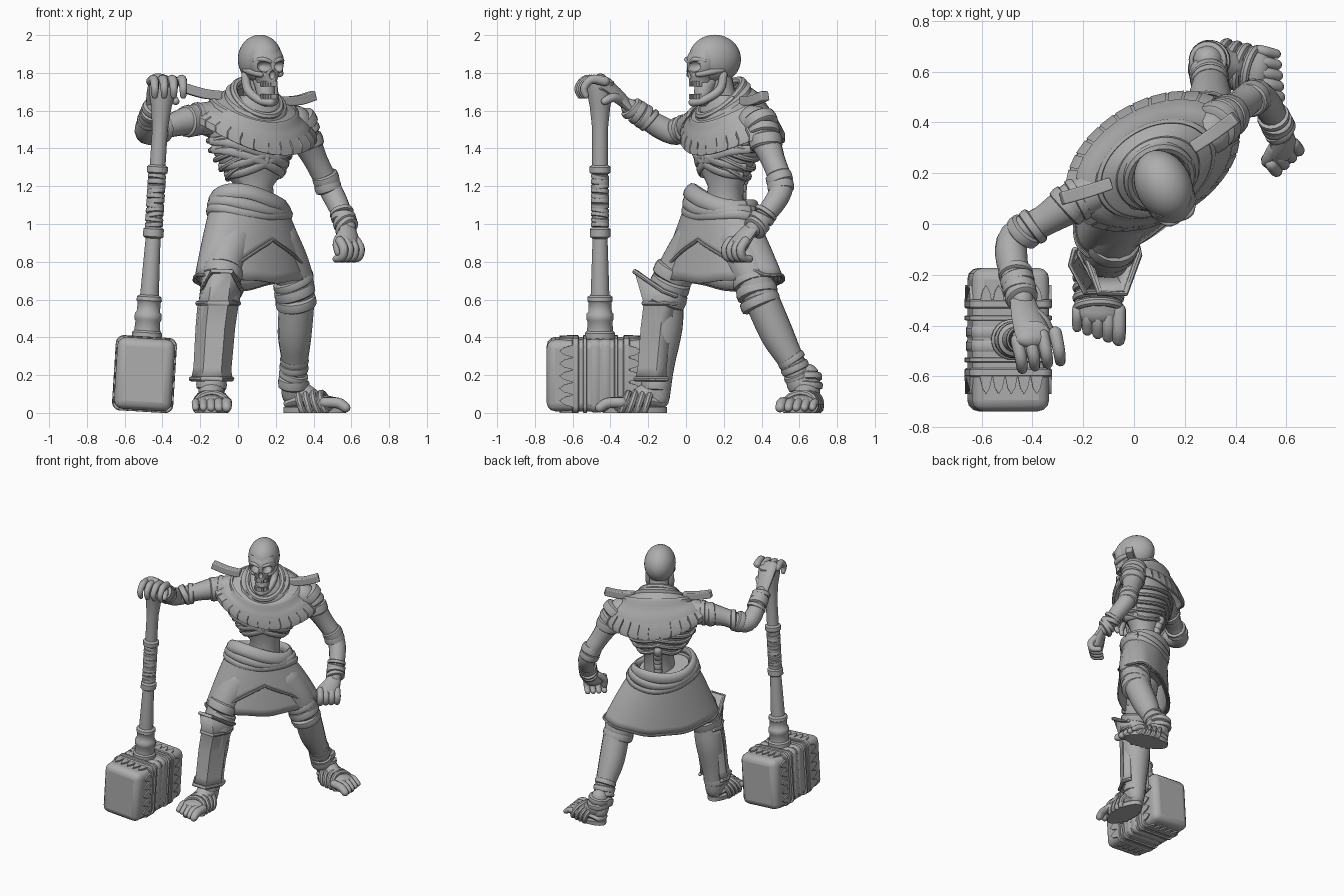
import bpy, bmesh, random
from math import sin, cos, pi, radians
from mathutils import Vector, Matrix

random.seed(3)
if "Cube" in bpy.data.objects:
    bpy.data.objects.remove(bpy.data.objects["Cube"])

stone = bpy.data.materials.new("stone_grey")
stone.use_nodes = True
grey = (0.42, 0.42, 0.42, 1)
stone.diffuse_color = grey
stone.node_tree.nodes["Principled BSDF"].inputs["Base Color"].default_value = grey


# ---- helpers ----
def finish(name, bm, matrix=None, bevel=0, thick=0):
    bm.transform(matrix or Matrix())
    for v in bm.verts:
        v.co.z = max(v.co.z, 0)
    bmesh.ops.recalc_face_normals(bm, faces=bm.faces)
    mesh = bpy.data.meshes.new(name)
    bm.to_mesh(mesh)
    bm.free()
    mesh.materials.append(stone)
    mesh.shade_smooth()
    mesh.set_sharp_from_angle(angle=radians(40))
    obj = bpy.data.objects.new(name, mesh)
    bpy.context.collection.objects.link(obj)
    if thick:
        obj.modifiers.new("thickness", "SOLIDIFY").thickness = thick
    if bevel:
        mod = obj.modifiers.new("bevel", "BEVEL")
        mod.width, mod.segments = bevel, 3
    return obj


def make(name, lofts, matrix=None, closed=True, cap=True, **options):
    """Bridge each list of rings into a skin and join them all in one object."""
    bm = bmesh.new()
    for rings in lofts:
        rows = [[bm.verts.new(p) for p in ring] for ring in rings]
        n = len(rows[0])
        for low, high in zip(rows, rows[1:]):
            for i in range(n if closed else n - 1):
                j = (i + 1) % n
                bm.faces.new((low[i], low[j], high[j], high[i]))
        if cap and closed:
            bm.faces.new(rows[0])
            bm.faces.new(rows[-1])
    return finish(name, bm, matrix, **options)


def spline(pts, sub):
    pts = [Vector(p) for p in pts]
    if sub < 2:
        return pts
    ext, out = [pts[0]] + pts + [pts[-1]], []
    for a, b, c, d in zip(ext, ext[1:], ext[2:], ext[3:]):
        for k in range(sub):
            u = k / sub
            out.append((2*b + (c-a)*u + (2*a-5*b+4*c-d)*u*u + (3*b-a-3*c+d)*u**3) / 2)
    return out + [pts[-1]]


def tube(pts, seg=14, sub=4, wide=None, flat=1, dome=True):
    """Rings along a path of (x, y, z, radius); flat squashes across 'wide'."""
    path = spline(pts, sub)
    cen, rad = [p.to_3d() for p in path], [p[3] for p in path]
    tans = [(cen[min(i+1, len(cen)-1)] - cen[max(i-1, 0)]).normalized() for i in range(len(cen))]
    if dome:
        for end, sign in ((0, -1), (-1, 1)):
            c, r, t = cen[end], rad[end], tans[end]
            for a in (0.5, 1, 1.4):
                at = 0 if sign < 0 else len(cen)
                cen.insert(at, c + t * sign * r * flat * sin(a))
                rad.insert(at, r * cos(a))
                tans.insert(at, t)
    normal, rings = Vector(wide) if wide else tans[0].orthogonal(), []
    for c, r, t in zip(cen, rad, tans):
        normal = (normal - t * normal.dot(t)).normalized()
        side = t.cross(normal) * flat
        turned = pi / 4 if seg == 4 else 0
        rings.append([c + r * (normal * cos(a) + side * sin(a))
                      for a in (2*pi*i/seg + turned for i in range(seg))])
    return rings


def wraps(start, end, r0, r1, count, tilt=0.25):
    """Overlapping bandage turns around a limb."""
    a, b, out = Vector(start), Vector(end), []
    step = (b - a) / count
    for i in range(count):
        mid, r = a + step * (i + 0.5), r0 + (r1 - r0) * (i + 0.5) / count
        wobble = Vector([random.uniform(-tilt, tilt) for k in range(3)]) * step.length
        half = (step + wobble) * 0.56
        out.append(tube([(*(mid + half * k), r * s) for k, s in
                         ((-1, .92), (-.75, 1.05), (0, 1.09), (.75, 1.05), (1, .92))],
                        seg=20, sub=1, dome=False))
    return out


def oval(cx, cy, a, b, angle, t):
    u, v = a * cos(t), b * sin(t)
    return Vector((cx + u*cos(angle) - v*sin(angle), cy + u*sin(angle) + v*cos(angle), 0))


def turn(n=64):
    return [2 * pi * i / n for i in range(n)]


def block(size, at=(0, 0, 0)):
    x, y, z = (s / 2 for s in size)
    return [[Vector(at) + Vector((i, j, k)) for i, j in ((-x, -y), (x, -y), (x, y), (-x, y))]
            for k in (-z, z)]


def hoop(sx, sz, y, width, corner=.045):
    """Band with rounded corners and softened edges, wrapped around the hammer head."""
    def ring(at, inset):
        out = []
        for i in range(24):
            a = 2 * pi * (i + .5) / 24
            out.append(Vector((lerp(0, sx / 2 - corner, 1 if cos(a) > 0 else -1) + (corner - inset) * cos(a), at,
                               lerp(0, sz / 2 - corner, 1 if sin(a) > 0 else -1) + (corner - inset) * sin(a))))
        return out
    return [ring(y + k * width / 2, inset) for k, inset in ((-1, .015), (-1, .005), (-.7, 0), (.7, 0), (1, .005), (1, .015))]


def lerp(a, b, s):
    return a + (b - a) * s


# ---- hammer ----
H = Matrix.Translation((-.495, -.455, .205)) @ Matrix.Rotation(.063, 4, 'Y')
make("hammer_head", [block((.305, .565, .38))], H, bevel=.045)
make("hammer_straps", [hoop(.325, .4, y, w) for y, w in ((-.13, .035), (-.08, .02), (.085, .02), (.14, .035))], H)
make("hammer_panels", [hoop(.315, .39, y, .045) for y in (-.025, .03)], H)
teeth = []
for side in range(4):
    spin = Matrix.Rotation(side * pi / 2, 3, 'Y')
    face, width = ((.19, .25), (.1525, .33))[side % 2]
    for end in (-1, 1):
        for k in range(5):
            x, w = (k - 2) * width / 5, width / 10
            teeth.append([[spin @ Vector((px, end * py, h)) for px, py in
                           ((x - w, .14), (x + w, .14), (x + w * .6, .19), (x, .215), (x - w * .6, .19))]
                          for h in (face - .02, face + .009)])
make("strap_teeth", teeth, H)
shaft = [(.17, .08), (.22, .08), (.23, .07), (.28, .066), (.29, .073), (.32, .072), (.33, .063), (.38, .061),
         (.39, .068), (.41, .066), (.42, .05), (.72, .04), (.73, .055), (.77, .055), (.78, .042), (1.06, .042),
         (1.07, .056), (1.1, .056), (1.11, .042), (1.3, .042), (1.42, .055), (1.5, .072), (1.55, .075), (1.57, .05)]
make("hammer_handle", [tube([(0, 0, z, r) for z, r in shaft], seg=20, sub=1, dome=False)], H)
make("grip_wrap", wraps((0, 0, .78), (0, 0, 1.06), .045, .045, 11, .2), H)

# ---- torso ----
YAW = radians(30)
LEVELS = [(1.0, .08, .2, .11, .1), (1.12, .085, .205, .115, .1), (1.2, .085, .21, .11, .095),
          (1.27, .08, .21, .17, .12), (1.38, .07, .22, .23, .15), (1.5, .07, .23, .26, .17),
          (1.6, .08, .22, .22, .15), (1.68, .1, .2, .1, .09)]


def on_torso(t, z, grow=1.0):
    for p, q in zip(LEVELS, LEVELS[1:]):
        if p[0] <= z <= q[0]:
            f = (z - p[0]) / (q[0] - p[0])
            cx, cy, a, b = (lerp(p[i], q[i], f) for i in range(1, 5))
            return oval(cx, cy, a * grow, b * grow, YAW, t) + Vector((0, 0, z))


make("torso_core", [[[on_torso(t, p[0], .95) for t in turn(32)] for p in LEVELS]])
ribs = []
for i in range(5):
    for side in (-1, 1):
        path = []
        for k in range(10):
            f = k / 9
            t = pi/2 + side * f * radians(168 - 9 * (4 - i))
            z = 1.28 + .05 * i - .05 * sin(f * pi) + .02 * f
            path.append((*on_torso(t, z), .015))
        ribs.append(tube(path, seg=8, sub=2))
make("ribs", ribs)
make("sternum", [tube([(*on_torso(-pi/2, z, 1.0), .025) for z in (1.33, 1.4, 1.5)], wide=(1, 0, 0), flat=.6)])
straps = []
for side in (-1, 1):
    for drop in (0, .045):
        straps.append(tube([(*on_torso(-pi/2 + side * a, z - drop, 1.05), .022) for a, z in
                            ((-1.5, 1.44), (-.9, 1.43), (-.3, 1.39), (.3, 1.34), (.9, 1.31), (1.6, 1.3))],
                           wide=(0, 0, 1), flat=.4, seg=10))
make("chest_bandages", straps)
make("spine", [tube([(*(on_torso(pi/2, z)), .03), (*(on_torso(pi/2, z + .02)), .03)], sub=1, seg=10)
               for z in (1.06, 1.1, 1.14, 1.18, 1.22, 1.26)])


# ---- collar ----
def drape(t, s, lift=0):
    inner, outer = oval(.1, .185, .12, .11, YAW, t), oval(.075, .245, .365, .235, YAW, t)
    z_in = 1.645 + .095 * sin(t)
    z_out = 1.435 + .1 * cos(t) ** 2 - .04 * cos(t) + .035 * sin(t)
    p = inner.lerp(outer, s)
    p.z = lerp(z_in, z_out, s ** 1.9) + lift
    return p


tiers = [(0, -.02), (0, .02), (.05, .03), (.2, .025), (.22, .005), (.3, .008), (.45, .01), (.46, .024), (.53, .024),
         (.55, .004), (.7, .004), (.85, .004), (.87, -.008), (1, -.008), (1.01, -.03)]
make("collar", [[[drape(t, s, h) for t in turn()] for s, h in tiers]], cap=False, thick=.015)
plates, count = [], 30
for i in range(count):
    a, b = 2 * pi * (i + .07) / count, 2 * pi * (i + .93) / count
    rim = [(a, .87), (b, .87), (b, 1.03), (a, 1.03)]
    plates.append([[drape(t, s, h) for t, s in rim] for h in (-.025, .012)])
make("collar_plates", plates)
make("collar_rim", [tube([(*drape(t, .02, .02), .022) for t in turn(32) + [0]], seg=8, sub=1, dome=False)])
bars = [[(-.285, .1, 1.72, .036), (-.18, .13, 1.69, .036), (-.09, .16, 1.68, .034)],
        [(.23, .3, 1.65, .034), (.32, .36, 1.655, .036), (.4, .42, 1.68, .036)]]
make("shoulder_bars", [tube(b, seg=4, wide=(0, 0, 1), dome=False) for b in bars], bevel=.006)
make("neck", [tube([(.09, .22, 1.58, .08), (.1, .19, 1.7, .07), (.11, .17, 1.8, .07)])])

# ---- skull ----
S = Matrix.Translation((.12, .145, 1.86)) @ Matrix.Rotation(radians(26), 4, 'Z')


def ball(name, at, size, matrix=S):
    bm = bmesh.new()
    bmesh.ops.create_uvsphere(bm, u_segments=32, v_segments=20, radius=1)
    return finish(name, bm, matrix @ Matrix.LocRotScale(Vector(at), None, Vector(size)))


cranium = ball("cranium", (0, .008, .012), (.11, .145, .13))
face = make("face_bones", [[[Vector((a * cos(t), -.07 + b * sin(t), z)) for t in turn(32)] for z, a, b in
            ((.06, .08, .05), (.03, .092, .07), (.0, .096, .08), (-.05, .088, .079), (-.08, .06, .072),
             (-.11, .05, .066))]], S)
for at, size in (((-.045, -.14, -.025), (.034, .06, .03)), ((.045, -.14, -.025), (.034, .06, .03)),
                 ((0, -.15, -.072), (.016, .03, .024))):
    cutter = ball("socket_cutter", at, size)
    for obj in (cranium, face):
        mod = obj.modifiers.new("socket", "BOOLEAN")
        mod.operation, mod.object = "DIFFERENCE", cutter
        bpy.context.view_layer.objects.active = obj
        bpy.ops.object.modifier_apply(modifier=mod.name)
    bpy.data.objects.remove(cutter)
bones, tooth = [tube([(0, .0, -.06, .055), (0, -.05, -.13, .052), (0, -.065, -.19, .048)])], []
for m in (-1, 1):
    bones += [tube(p, seg=10) for p in (
        [(m*.092, .01, -.045, .012), (m*.08, -.07, -.058, .018), (m*.055, -.115, -.068, .016)],
        [(m*.085, -.09, .005, .01), (m*.05, -.135, .012, .012), (m*.012, -.142, -.002, .01)],
        [(m*.08, .02, -.07, .022), (m*.075, .0, -.15, .024), (m*.045, -.08, -.205, .022), (0, -.12, -.215, .024)])]
for k in range(-4, 5):
    a = k * .28
    for z, h in ((-.118, .03), (-.185, .028)):
        tooth.append(block((.011, .014, h), (.048 * sin(a), -.075 - .055 * cos(a), z)))
make("jaw_and_cheeks", bones, S)
make("teeth", tooth, S)

# ---- arms ----
make("right_arm", [tube([(-.14, .14, 1.56, .09), (-.25, .08, 1.55, .08), (-.36, .01, 1.52, .062),
                         (-.47, -.05, 1.48, .062), (-.48, -.15, 1.52, .062), (-.44, -.3, 1.62, .045)])])
make("right_arm_bands", wraps((-.38, .0, 1.51), (-.45, -.04, 1.49), .07, .07, 2) +
     wraps((-.47, -.18, 1.54), (-.44, -.3, 1.62), .064, .06, 4) + wraps((-.2, .11, 1.56), (-.28, .06, 1.54), .085, .078, 2))
make("left_arm", [tube([(.3, .36, 1.54, .09), (.35, .41, 1.46, .085), (.41, .46, 1.34, .065), (.48, .505, 1.2, .062),
                        (.53, .46, 1.1, .058), (.58, .36, .98, .045)])])
make("left_arm_bands", wraps((.32, .385, 1.56), (.375, .43, 1.41), .09, .08, 3) +
     wraps((.46, .49, 1.26), (.48, .505, 1.18), .066, .066, 2) + wraps((.545, .43, 1.07), (.58, .36, .97), .06, .062, 4))
grip = [tube([(-.44, -.29, 1.61, .05), (-.42, -.37, 1.69, .065), (-.39, -.45, 1.75, .08)], wide=(1, -.3, 0), flat=.5),
        tube([(-.42, -.33, 1.64, .026), (-.36, -.38, 1.67, .025), (-.33, -.43, 1.65, .02)])]
fist = [tube([(.58, .36, .99, .045), (.585, .315, .94, .06), (.58, .28, .89, .068)], wide=(.7, .7, 0), flat=.6),
        tube([(.55, .3, .95, .024), (.525, .25, .9, .024), (.53, .24, .85, .02)])]
for k in range(4):
    x, y = -.46 + .05 * k, -.46 + .01 * k
    grip.append(tube([(x, y, 1.755, .027), (x + .015, y - .07, 1.765, .024), (x + .02, y - .11, 1.72, .021),
                      (x + .02, y - .1, 1.68, .017)], seg=10))
    x, y = .54 + .029 * k, .235 + .027 * k
    fist.append(tube([(x, y, .91, .025), (x + .02, y - .025, .87, .025), (x + .012, y - .018, .825, .022),
                      (x - .02, y + .02, .815, .02)], seg=10))
make("right_hand", grip)
make("left_hand", fist)


# ---- skirt ----
def cloth(t, s, grow=1.0):
    top = oval(.055, .19, .2 * grow, .145 * grow, radians(35), t)
    top.z = 1.12 - .28 * (top.y - .185)
    hem = oval(.08, .19, .39 * grow, .18 * grow, radians(47), t)
    hem.z = .67 + .06 * cos(t) ** 2 - .02 * sin(t) + .004 * sin(t * 9)
    p = top.lerp(hem, s)
    p.z += .02 * sin(s * pi)
    return p


def opening(t):
    away = abs(t - 1.5 * pi)
    return .45 * max(0, 1 - away / 1.15)


rows = [i / 10 for i in range(11)]
make("skirt", [[[cloth(t, s) for t in turn()] for s in rows]], cap=False, thick=.012)
make("skirt_overlap", [[[cloth(t, s * (1 - opening(t)), 1.05) for t in turn(96)] for s in rows]],
     cap=False, thick=.012)
make("skirt_hem", [tube([(*cloth(t, 1 - opening(t), 1.05), .009) for t in turn(96) + [0]],
                        seg=8, sub=1, dome=False)])
make("waist_sash", [tube([(*(cloth(t, s, 1.03) + Vector((0, 0, .02 * sin(t * 2 + s * 9)))), r)
                          for t in turn(40) + [0]], seg=10, sub=1, wide=(0, 0, 1), flat=.55, dome=False)
                    for s, r in ((.02, .045), (.14, .035), (.23, .025))])
make("hip_core", [[[cloth(t, s, .85) for t in turn(32)] for s in (.02, .3, .6)]])

# ---- legs ----
make("right_leg", [tube([(-.03, .06, .92, .12), (-.08, -.03, .78, .11), (-.1, -.1, .65, .1),
                         (-.12, -.12, .45, .103), (-.135, -.145, .25, .085), (-.14, -.15, .08, .065)])])
make("right_knee_wraps", wraps((-.08, -.06, .77), (-.1, -.11, .58), .1, .1, 3))
make("left_leg", [tube([(.2, .27, .92, .12), (.27, .33, .78, .11), (.31, .38, .65, .095), (.3, .48, .42, .09),
                        (.3, .56, .27, .07), (.29, .64, .1, .06)])])
make("left_leg_wraps", wraps((.29, .35, .72), (.31, .4, .56), .105, .1, 3) +
     wraps((.3, .55, .3), (.29, .62, .14), .07, .074, 4))


# ---- shin guard ----
def guard_row(cx, cy, z, grow=1.0, peak=0):
    half = [(.09, .055, 0), (.105, -.0, .2), (.05, -.105, 1)]
    outline = [(-x, y, h) for x, y, h in half] + [(x, y, h) for x, y, h in reversed(half)]
    return [Vector((cx + x * grow, cy + y * grow - peak * h * .45, z + peak * h)) for x, y, h in outline]


guard = [guard_row(-.14, -.16, .18, 1.03), guard_row(-.135, -.155, .24, .96), guard_row(-.12, -.135, .45, 1.0),
         guard_row(-.105, -.115, .58, 1.04), guard_row(-.085, -.11, .62, 1.0, .13)]
make("shin_guard", [guard], closed=False, thick=.02)
make("shin_guard_rims", [tube([(*p, .013) for p in row], seg=8, sub=1)
                         for row in (guard[0], guard[3], guard[4])])


# ---- feet ----
def foot(name, x, y, yaw, mirror):
    M = Matrix.Translation((x, y, 0)) @ Matrix.Rotation(radians(yaw), 4, 'Z') @ Matrix.Scale(mirror, 4, (1, 0, 0))
    parts = [tube([(0, .02, .05, .055), (0, -.04, .065, .075), (0, -.13, .055, .09), (0, -.2, .04, .098)],
                  wide=(1, 0, 0), flat=.5),
             tube([(0, 0, .2, .06), (0, -.02, .12, .07), (0, -.1, .07, .06)])]
    for k in range(5):
        px, r = -.08 + .041 * k, .029 - .002 * k
        reach = -.305 + .012 * k
        parts.append(tube([(px, -.19, .055, r), (px, reach + .04, .052, r), (px, reach, .028, r * .9)], seg=10))
    make(name, parts, M)
    make(name + "_wraps", wraps((0, 0, .21), (0, -.01, .13), .068, .078, 2) +
         [tube([(.085 * cos(t), yy + .025 * sin(t), .04 + .08 * sin(t) * (1 + yy), .018)
                for t in turn(24) + [0]], seg=8, sub=1, dome=False) for yy in (-.06, -.1, -.14, -.18)], M)
    make(name + "_sole", [[[Vector((w * cos(t), -.12 + .17 * sin(t), z)) for t in turn(32)]
                           for z, w in ((0, .08), (.03, .085))]], M)


foot("right_foot", -.14, -.15, 0, -1)
foot("left_foot", .29, .645, 77, 1)
